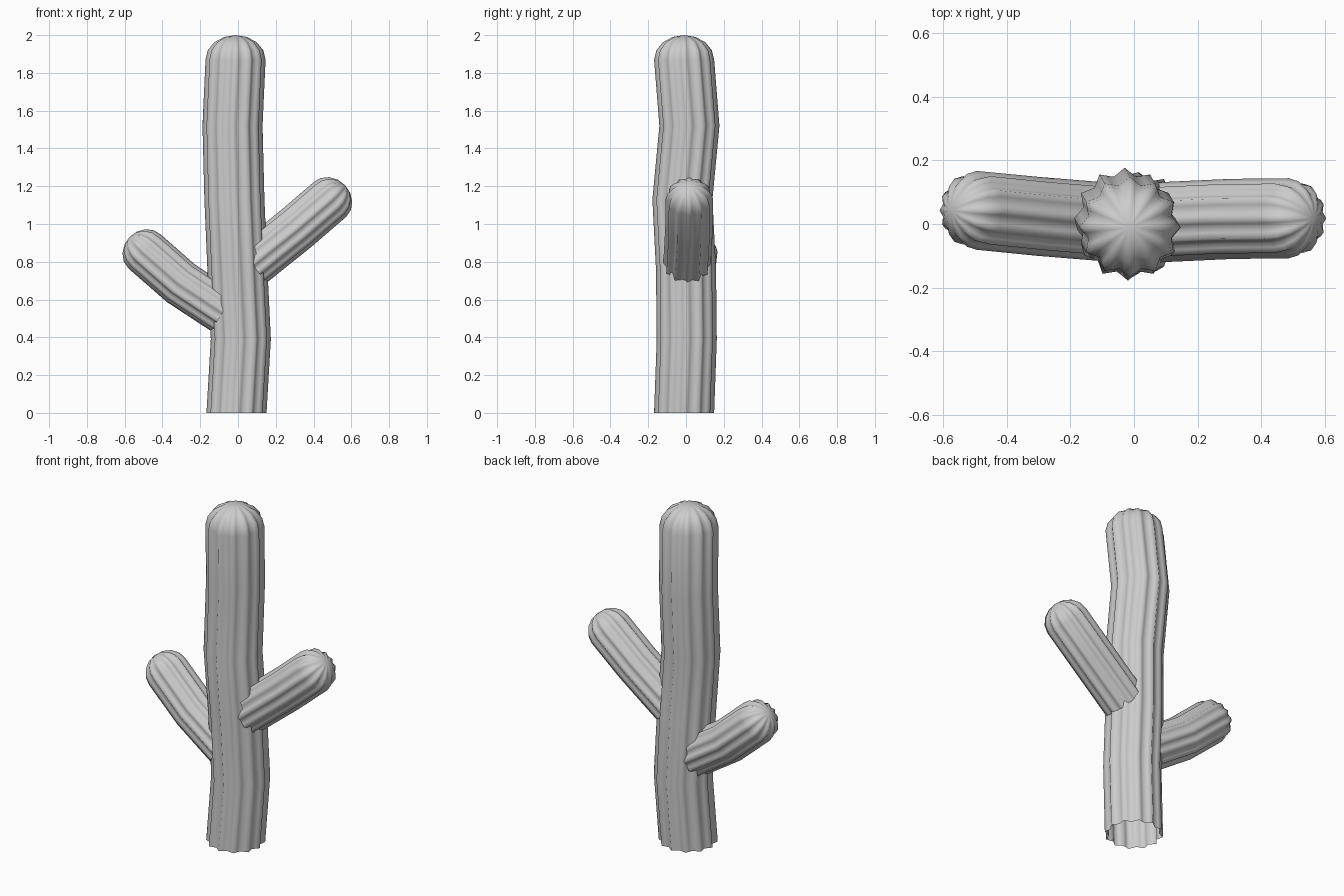
import bpy, bmesh, math
from mathutils import Vector

if "Cube" in bpy.data.objects:
    bpy.data.objects.remove(bpy.data.objects["Cube"])

RIBS = 12
RIB_PROFILE = [1.0, 0.91, 0.85, 0.91]  # crest, side, groove, side


def ribbed_stem(name, path, radius, cap_height, upright=False):
    """Open-bottomed ribbed tube along a path, closed by a rounded cap."""
    pts = [Vector(p) for p in path]
    rings = []
    for i, p in enumerate(pts):
        axis = (pts[min(i + 1, len(pts) - 1)] - pts[max(i - 1, 0)]).normalized()
        if upright:
            axis = Vector((0, 0, 1))
        rings.append((p, axis, radius))
    # the cap leans slightly further upward on the arms
    end, axis = pts[-1], rings[-1][1]
    if not upright:
        axis = Vector((math.copysign(0.72, axis.x), 0, 0.69)).normalized()
        rings[-1] = (end, axis, radius)
    for deg in (22.5, 45, 67.5):
        a = math.radians(deg)
        rings.append((end + axis * cap_height * math.sin(a), axis, radius * math.cos(a)))

    bm = bmesh.new()
    n = RIBS * len(RIB_PROFILE)
    loops = []
    for c, ax, r in rings:
        u = Vector((0, 1, 0))
        u = (u - ax * u.dot(ax)).normalized()
        v = ax.cross(u)
        loop = []
        for k in range(n):
            t = 2 * math.pi * k / n
            rr = r * RIB_PROFILE[k % len(RIB_PROFILE)]
            loop.append(bm.verts.new(c + (u * math.cos(t) + v * math.sin(t)) * rr))
        loops.append(loop)
    for a, b in zip(loops, loops[1:]):
        for k in range(n):
            j = (k + 1) % n
            bm.faces.new((a[k], a[j], b[j], b[k]))
    tip = bm.verts.new(end + axis * cap_height)
    for k in range(n):
        bm.faces.new((loops[-1][k], loops[-1][(k + 1) % n], tip))
    for f in bm.faces:
        f.smooth = True
    mesh = bpy.data.meshes.new(name)
    bm.to_mesh(mesh)
    bm.free()
    obj = bpy.data.objects.new(name, mesh)
    bpy.context.collection.objects.link(obj)
    return obj


# Trunk
ribbed_stem("trunk", [(-0.008, -0.01, 0), (0.015, 0.004, 0.39), (-0.003, 0.0, 0.76),
                      (-0.019, -0.019, 1.13), (-0.029, 0.018, 1.52), (-0.013, -0.01, 1.87)],
            0.159, 0.13, upright=True)

# Arms
ribbed_stem("right_arm", [(0.07, 0.005, 0.785), (0.307, 0.016, 0.975), (0.487, 0.018, 1.13)],
            0.126, 0.11)
ribbed_stem("left_arm", [(-0.07, 0.005, 0.534), (-0.302, 0.024, 0.686), (-0.495, 0.043, 0.855)],
            0.124, 0.11)
